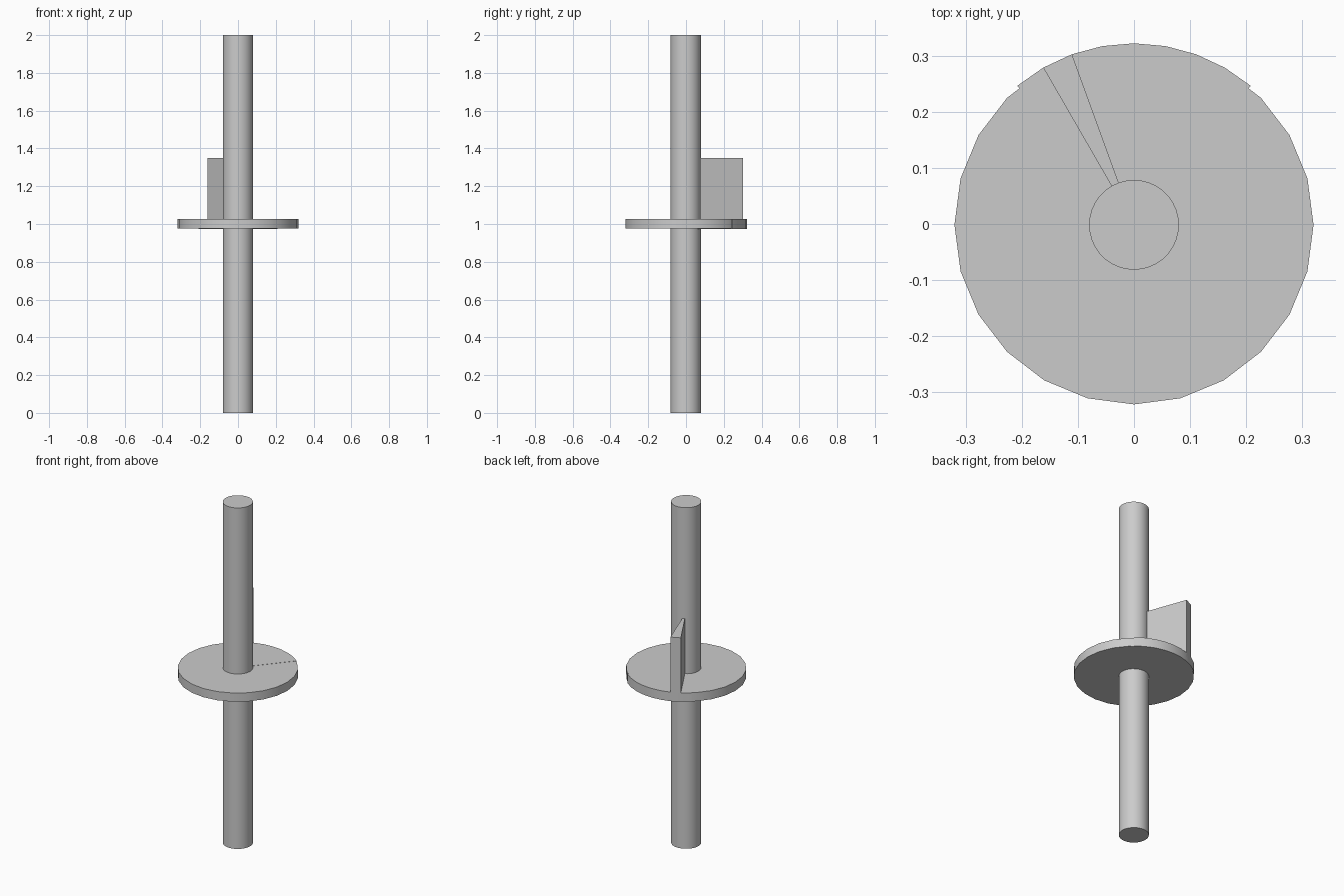
import bpy
import bmesh
from math import cos, sin, radians
from mathutils import Vector

cube = bpy.data.objects.get("Cube")
if cube:
    bpy.data.objects.remove(cube, do_unlink=True)

grey = bpy.data.materials.new("light grey")
grey.use_nodes = True
colour = (0.6, 0.6, 0.6, 1)
grey.diffuse_color = colour
grey.node_tree.nodes["Principled BSDF"].inputs["Base Color"].default_value = colour

SHIFT_Y = -0.0015  # centres the whole model, as the sector is a little wider


def prism(name, outline, bottom, top):
    """Extrude a flat outline between two heights."""
    bm = bmesh.new()
    face = bm.faces.new([bm.verts.new((x, y + SHIFT_Y, bottom)) for x, y in outline])
    extruded = bmesh.ops.extrude_face_region(bm, geom=[face], use_keep_orig=True)
    moved = [v for v in extruded["geom"] if isinstance(v, bmesh.types.BMVert)]
    bmesh.ops.translate(bm, verts=moved, vec=Vector((0, 0, top - bottom)))
    bmesh.ops.recalc_face_normals(bm, faces=bm.faces)
    mesh = bpy.data.meshes.new(name)
    bm.to_mesh(mesh)
    bm.free()
    mesh.materials.append(grey)
    obj = bpy.data.objects.new(name, mesh)
    bpy.context.collection.objects.link(obj)
    bpy.ops.object.select_all(action="DESELECT")
    obj.select_set(True)
    bpy.context.view_layer.objects.active = obj
    bpy.ops.object.shade_smooth_by_angle(angle=radians(30))
    return obj


def arc(radius, start, end, step):
    angles = [radians(a) for a in range(start, end, step)]
    return [(radius * cos(a), radius * sin(a)) for a in angles]


# Upright round shaft
prism("shaft", arc(0.08, 0, 360, 10), 0, 2)

# Flat disc around the middle of the shaft
prism("disc", arc(0.32, 0, 360, 15), 0.975, 1.026)

# Slightly larger sector lying over the back of the disc
prism("back_sector", [(0, 0)] + arc(0.3235, 50, 131, 10), 0.974, 1.027)

# Upright wedge fin standing on the sector
prism("fin", [(0, 0)] + arc(0.3235, 110, 121, 10), 1.0, 1.35)
